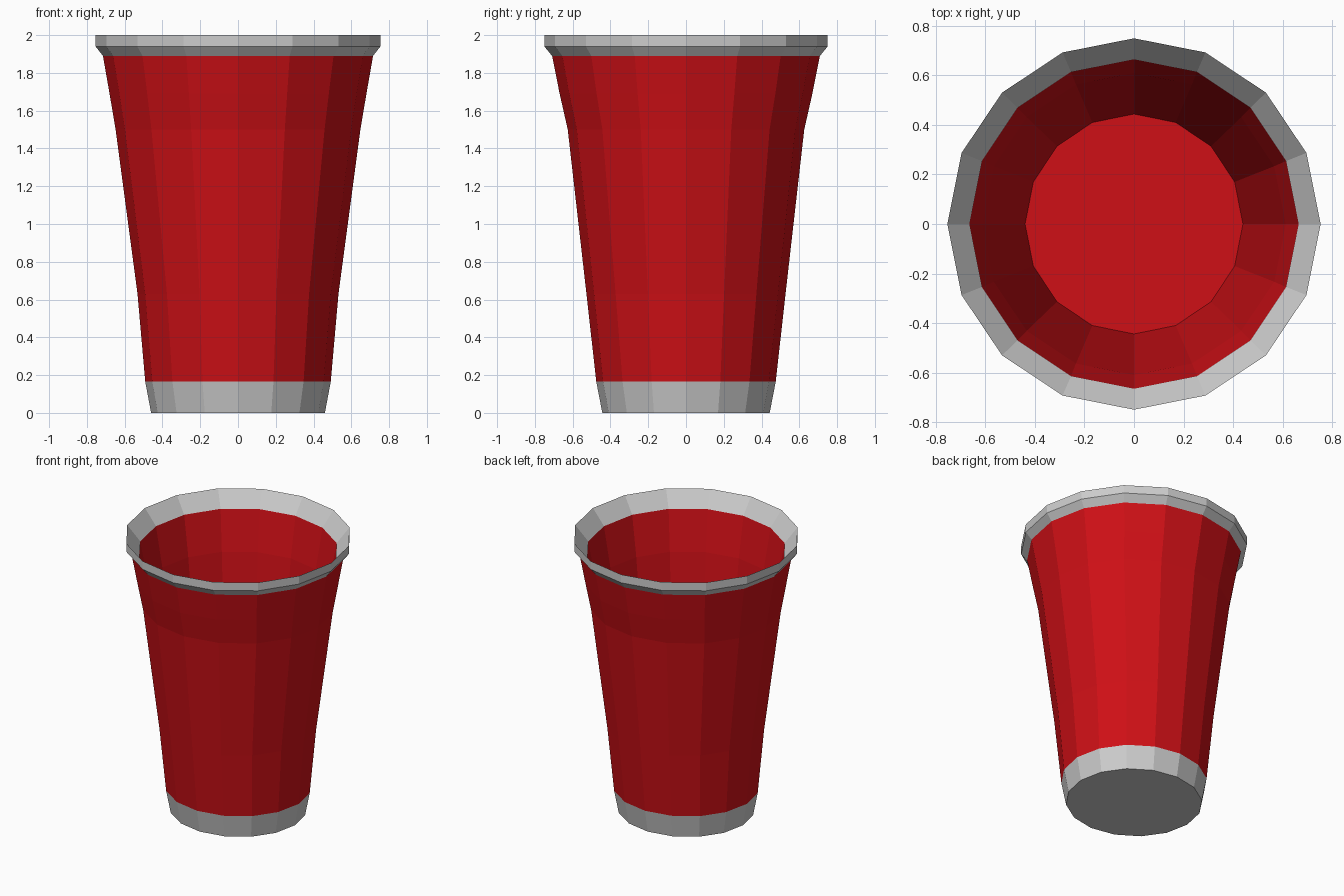
import bpy, bmesh, math

if "Cube" in bpy.data.objects:
    bpy.data.objects.remove(bpy.data.objects["Cube"])

SIDES = 16


def lathe(name, profile, mat=None, cap_first=False, cap_last=False):
    """Spin rows of (x radius, y radius, z): up the outside, down the inside."""
    bm = bmesh.new()
    rings = []
    for rx, ry, z in profile:
        angles = [2 * math.pi * i / SIDES for i in range(SIDES)]
        rings.append([bm.verts.new((rx * math.cos(a), ry * math.sin(a), z)) for a in angles])
    for low, high in zip(rings, rings[1:]):
        for i in range(SIDES):
            j = (i + 1) % SIDES
            bm.faces.new((low[i], low[j], high[j], high[i]))
    if cap_first:
        bm.faces.new(rings[0][::-1])
    if cap_last:
        bm.faces.new(rings[-1])
    mesh = bpy.data.meshes.new(name)
    bm.to_mesh(mesh)
    bm.free()
    obj = bpy.data.objects.new(name, mesh)
    bpy.context.collection.objects.link(obj)
    if mat:
        mesh.materials.append(mat)
    return obj


red = bpy.data.materials.new("red_plastic")
red.diffuse_color = (0.62, 0.005, 0.008, 1)
red.use_nodes = True
red.node_tree.nodes["Principled BSDF"].inputs["Base Color"].default_value = red.diffuse_color

# Grey foot with closed underside
lathe("base_band", [(0.46, 0.443, 0), (0.491, 0.475, 0.165)], cap_first=True)

# Red outer wall, flaring near the top
lathe("outer_wall", [(0.491, 0.475, 0.165), (0.532, 0.527, 0.63),
                     (0.648, 0.626, 1.5), (0.68, 0.669, 1.69),
                     (0.715, 0.709, 1.89)], red)

# Grey lip: outside band and the slope into the cup
lathe("rim", [(0.715, 0.709, 1.89), (0.754, 0.75, 1.94),
              (0.754, 0.75, 2.0), (0.665, 0.665, 1.89)])

# Red inner wall and floor
lathe("inner_wall", [(0.665, 0.665, 1.89), (0.613, 0.61, 1.6),
                     (0.44, 0.444, 0.16)], red, cap_last=True)
